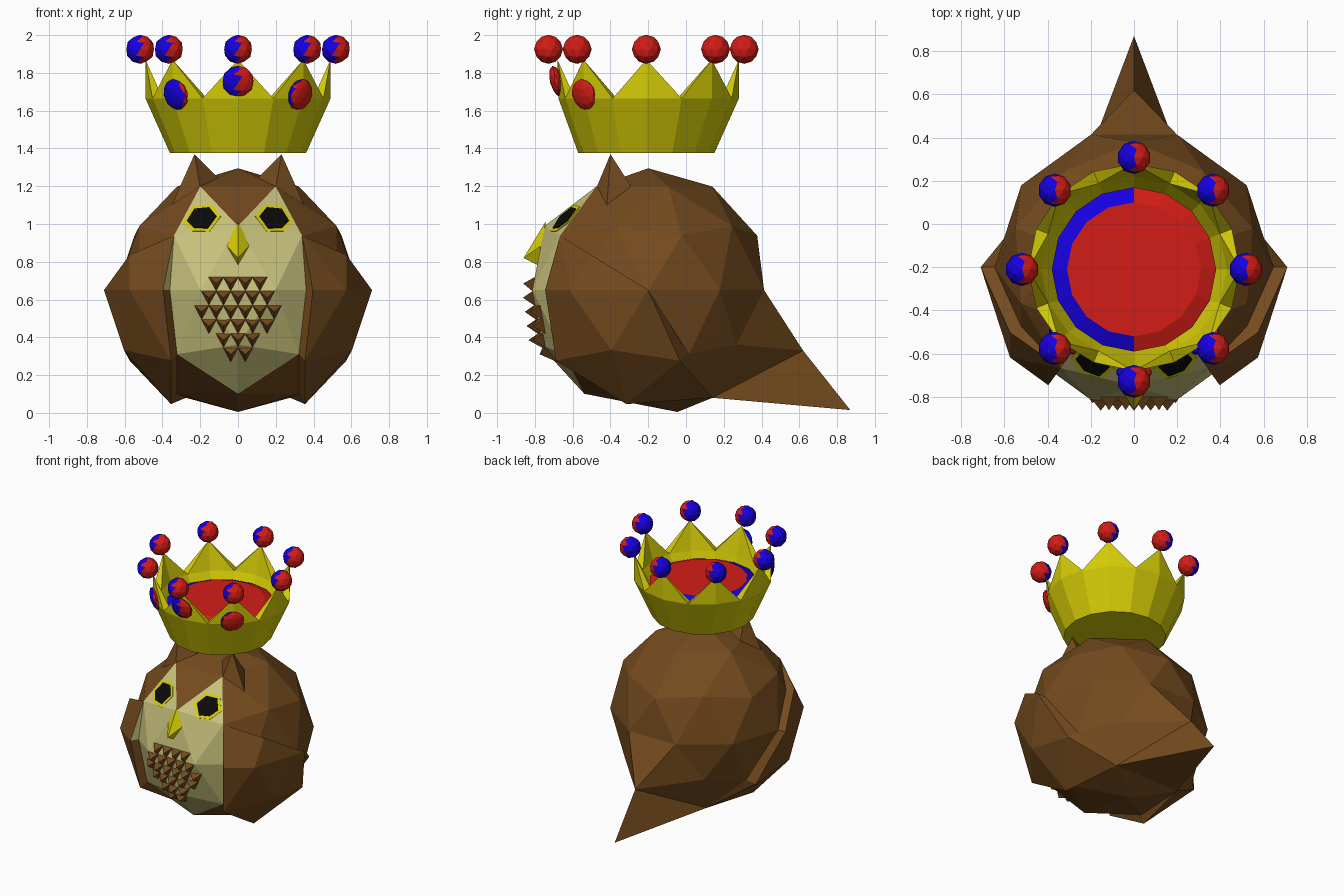
import bpy, bmesh
from math import sin, cos, pi, atan2, degrees, radians
from mathutils import Vector, Matrix
from mathutils.bvhtree import BVHTree

if "Cube" in bpy.data.objects:
    bpy.data.objects.remove(bpy.data.objects["Cube"])


def material(name, rgb):
    m = bpy.data.materials.new(name)
    m.diffuse_color = (*rgb, 1)
    m.use_nodes = True
    m.node_tree.nodes["Principled BSDF"].inputs["Base Color"].default_value = m.diffuse_color
    return m


BROWN = material("brown", (0.175, 0.07, 0.013))
CREAM = material("cream", (0.58, 0.54, 0.2))
GOLD = material("gold", (0.66, 0.6, 0.002))
BLACK = material("black", (0.003, 0.003, 0.003))
RED = material("red", (0.65, 0.012, 0.008))
BLUE = material("blue", (0.008, 0.0, 0.75))


def finish(bm, name, *mats):
    bmesh.ops.recalc_face_normals(bm, faces=bm.faces[:])
    me = bpy.data.meshes.new(name)
    bm.to_mesh(me)
    bm.free()
    for m in mats:
        me.materials.append(m)
    ob = bpy.data.objects.new(name, me)
    bpy.context.collection.objects.link(ob)
    return ob


def build(name, verts, faces, *mats, two_tone=False):
    bm = bmesh.new()
    vs = [bm.verts.new(v) for v in verts]
    for f in faces:
        bm.faces.new([vs[i] for i in f])
    bmesh.ops.recalc_face_normals(bm, faces=bm.faces[:])
    if two_tone:
        for f in bm.faces:
            f.normal_update()
            f.material_index = int(f.normal.x < -0.01)
    return finish(bm, name, *mats)


def azimuth(c):
    return degrees(atan2(abs(c.x), -c.y))


def nearest(bm, co):
    return min(bm.verts, key=lambda v: (v.co - Vector(co)).length)


def cut(bm, test, normal):
    faces = [f for f in bm.faces if test(f.calc_center_median())]
    edges = {e for f in faces for e in f.edges}
    verts = {v for f in faces for v in f.verts}
    bmesh.ops.bisect_plane(bm, geom=faces + list(edges) + list(verts),
                           plane_co=(0, 0, 0), plane_no=normal, dist=1e-4)


# Body: low-poly ball, turned so it is symmetric in x
bm = bmesh.new()
bmesh.ops.create_icosphere(bm, subdivisions=2, radius=1)
v = next(v for v in bm.verts if abs(v.co.z - 0.4472) < 0.01)
turn = pi / 2 - atan2(v.co.y, v.co.x)
bmesh.ops.rotate(bm, verts=bm.verts[:], matrix=Matrix.Rotation(turn, 3, 'Z'))

# Tail: pull one vertex back and raise a spike below it
R, CENTRE = 0.645, Vector((0, -0.2, 0.65))
rump = nearest(bm, (0, 0.85, -0.526))
under = min(bm.faces, key=lambda f: (f.calc_center_median() - Vector((0, 0.567, -0.742))).length)
tip = bmesh.ops.poke(bm, faces=[under])["verts"][0]
rump.co = (Vector((0, 0.62, 0.33)) - CENTRE) / R
tip.co = (Vector((0, 0.87, 0.015)) - CENTRE) / R

# Cut lines for the face mask and the wing tops
a36 = radians(36)
for s in (-1, 1):
    cut(bm, lambda c: c.y < 0 and c.x * s > 0 and abs(c.z) < 0.4, (cos(a36), s * sin(a36), 0))
cut(bm, lambda c: 36 < azimuth(c) < 90 and 0 < c.z < 0.5, (0, 0.447, 0.723))

# Face mask and wings
wing = []
for f in bm.faces:
    c = f.calc_center_median()
    if azimuth(c) < 36 and abs(c.z) < 0.68:
        f.material_index = 1
    elif (azimuth(c) > 36 and c.y < 0.23 and 0.447 * c.y + 0.723 * c.z < 0
          and c.z > -0.8 and not (c.z < -0.68 and c.y < -0.1)):
        wing.append(f)
new = bmesh.ops.extrude_face_region(bm, geom=wing)["geom"]
for v in (g for g in new if isinstance(g, bmesh.types.BMVert)):
    shoulder = abs(v.co.z - 0.447) < 0.02 and v.co.y < -0.5
    wing_end = abs(v.co.z + 0.851) < 0.02 and v.co.y > 0.3
    if not (shoulder or wing_end):
        v.co *= 1.1
for f in bm.faces:
    if azimuth(f.calc_center_median()) > 36:
        f.material_index = 0
bmesh.ops.remove_doubles(bm, verts=bm.verts[:], dist=1e-4)

# Widen the tail root and open the rear edge of the wings
nearest(bm, (0, 0, -1)).co.y = 0.24
for s in (-1, 1):
    root = nearest(bm, (s * 0.309, 0.426, -0.851))
    inner = nearest(bm, (s * 0.809, 0.263, -0.526)[:1] + (0.263 * 0.76 + 0.06, -0.526))
    inner = nearest(bm, (s * 0.809, 0.263, -0.526))
    outer = nearest(bm, (s * 0.89, 0.289, -0.578))
    root.co = (Vector((s * 0.276, 0.14, 0.08)) - CENTRE) / R
    inner.co.y += 0.07
    outer.co.y -= 0.03
for v in bm.verts:
    v.co = v.co * R + CENTRE
bmesh.ops.recalc_face_normals(bm, faces=bm.faces[:])
skin = BVHTree.FromBMesh(bm)
finish(bm, "body", BROWN, CREAM)


def on_skin(x, z, out=0.0):
    hit, normal, _, _ = skin.ray_cast(Vector((x, -3, z)), Vector((0, 1, 0)))
    return hit + normal * out


# Ears, eyes (mirrored)
ear = [(0.2, -0.475, 1.19), (0.36, -0.42, 1.08), (0.26, -0.285, 1.19),
       (0.1, -0.34, 1.24), (0.23, -0.4, 1.37)]
eye = [(0.29, 1.01), (0.24, 1.09), (0.14, 1.10), (0.09, 1.04), (0.15, 0.96), (0.24, 0.96)]
for s, side in ((-1, "left"), (1, "right")):
    build(side + "_ear", [(s * x, y, z) for x, y, z in ear],
          [(0, 1, 4), (1, 2, 4), (2, 3, 4), (3, 0, 4), (3, 2, 1, 0)], BROWN)
    for part, k, lift, mat in (("eye_rim", 1, 0.004, GOLD), ("pupil", 0.78, 0.008, BLACK)):
        pts = [(s * (0.19 + (x - 0.19) * k), 1.03 + (z - 1.03) * k) for x, z in eye]
        rings = [on_skin(x, z, lift) for x, z in pts] + [on_skin(x, z, -0.01) for x, z in pts]
        build(f"{side}_{part}", rings,
              [tuple(range(6)), tuple(range(11, 5, -1))]
              + [(i, (i + 1) % 6, (i + 1) % 6 + 6, i + 6) for i in range(6)], mat)

# Beak
build("beak", [(0, -0.745, 1.01), (0.065, -0.76, 0.89), (0, -0.78, 0.78), (-0.065, -0.76, 0.89),
               (0, -0.86, 0.82), (0, -0.73, 0.89)],
      [(i, (i + 1) % 4, k) for i in range(4) for k in (4, 5)], GOLD)

# Breast feathers: rows of small pyramids pointing down
verts, faces = [], []
for row, n in enumerate((4, 5, 6, 5, 3, 2)):
    z = 0.72 - row * 0.075
    for i in range(n):
        x, b = (i - (n - 1) / 2) * 0.077, len(verts)
        verts += [on_skin(x - 0.041, z, -0.001), on_skin(x + 0.041, z, -0.001),
                  on_skin(x, z - 0.077, -0.001), on_skin(x, z - 0.035) + Vector((0, -0.055, 0))]
        faces += [(b, b + 1, b + 2), (b, b + 1, b + 3), (b + 1, b + 2, b + 3), (b + 2, b, b + 3)]
build("breast_feathers", verts, faces, BROWN)

# Crown: flared band with eight pointed spikes, slightly flattened at the front
CY, N = -0.21, 16


def polar(i, r, z, n=N, front=1.0):
    a = 2 * pi * i / n
    return (r * sin(a), CY - r * cos(a) * (front if cos(a) > 0 else 1), z)


verts, faces = [], []
for r, z, k in ((0.36, 1.375, 1), (0.49, 1.665, 0.95), (0.43, 1.665, 0.95), (0.38, 1.58, 1)):
    verts += [polar(i, r, z, front=k) for i in range(N)]
for i in range(N):
    j = (i + 1) % N
    faces += [(i, j, N + j, N + i), (2 * N + i, 2 * N + j, 3 * N + j, 3 * N + i)]
faces += [tuple(range(N)), tuple(range(3 * N, 4 * N))]
for i in range(0, N, 2):
    t, p, q = len(verts), (i - 1) % N, i + 1
    verts.append(polar(i, 0.49, 1.87, front=0.96))
    faces += [(N + p, N + i, t), (N + i, N + q, t), (2 * N + p, 2 * N + i, t),
              (2 * N + i, 2 * N + q, t), (N + p, 2 * N + p, t), (N + q, 2 * N + q, t)]
build("crown", verts, faces, GOLD)

# Cushion inside the crown
verts = [polar(i, r, z) for r, z in ((0.375, 1.585), (0.38, 1.62), (0.31, 1.65)) for i in range(N)]
faces = [(k * N + i, k * N + (i + 1) % N, (k + 1) * N + (i + 1) % N, (k + 1) * N + i)
         for k in (0, 1) for i in range(N)]
faces += [tuple(range(N)), tuple(range(2 * N, 3 * N))]
build("crown_cushion", verts, faces, RED, BLUE, two_tone=True)


# Jewels: red towards +x, blue towards -x
def jewel(name, loc, size, turn=0.0, lean=0.0):
    bm = bmesh.new()
    m = (Matrix.Translation(loc) @ Matrix.Rotation(turn, 4, 'Z')
         @ Matrix.Rotation(lean, 4, 'X') @ Matrix.Diagonal((*size, 1)))
    bmesh.ops.create_icosphere(bm, subdivisions=2, radius=1, matrix=m)
    for f in bm.faces:
        f.normal_update()
        f.material_index = int(f.normal.x < 0)
    finish(bm, name, RED, BLUE)


for i in range(8):
    jewel(f"crown_ball_{i + 1}", polar(i, 0.518, 1.925, 8), (0.077, 0.077, 0.077))
for k, r, z in ((-1, 0.465, 1.685), (0, 0.475, 1.755), (1, 0.465, 1.685)):
    jewel(f"crown_gem_{k + 2}", polar(k, r, z, 8), (0.085, 0.035, 0.085), k * pi / 4, radians(15))
